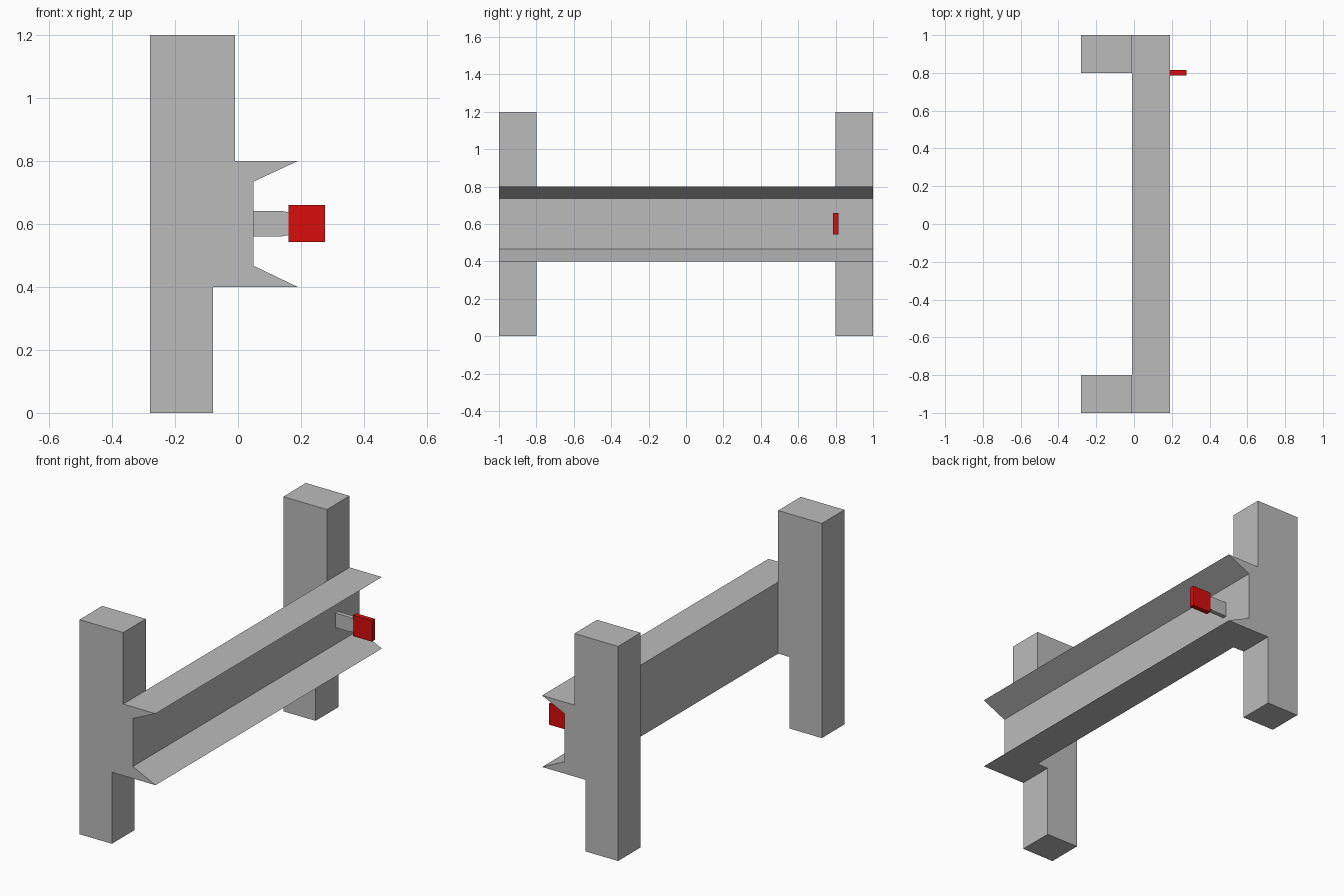
import bpy
import bmesh

if "Cube" in bpy.data.objects:
    bpy.data.objects.remove(bpy.data.objects["Cube"])


def material(name, rgb):
    m = bpy.data.materials.new(name)
    m.diffuse_color = (*rgb, 1.0)
    m.use_nodes = True
    m.node_tree.nodes["Principled BSDF"].inputs["Base Color"].default_value = m.diffuse_color
    return m


grey = material("galvanised grey", (0.5, 0.5, 0.5))
red = material("reflector red", (0.68, 0.004, 0.004))


def extrude_profile(name, profile, y0, y1, mat):
    """Extrude an (x, z) outline along y into a closed solid."""
    bm = bmesh.new()
    face = bm.faces.new([bm.verts.new((x, y0, z)) for x, z in profile])
    new = bmesh.ops.extrude_face_region(bm, geom=[face], use_keep_orig=True)["geom"]
    verts = [g for g in new if isinstance(g, bmesh.types.BMVert)]
    bmesh.ops.translate(bm, verts=verts, vec=(0, y1 - y0, 0))
    bmesh.ops.recalc_face_normals(bm, faces=bm.faces[:])
    mesh = bpy.data.meshes.new(name)
    bm.to_mesh(mesh)
    bm.free()
    mesh.materials.append(mat)
    obj = bpy.data.objects.new(name, mesh)
    bpy.context.collection.objects.link(obj)
    return obj


# Rail: flat back, top and bottom flanges flaring to sharp edges
rail = [(-0.01, 0.40), (0.19, 0.40), (0.05, 0.467), (0.05, 0.735),
        (0.19, 0.80), (-0.01, 0.80)]
extrude_profile("rail", rail, -1.0, 1.0, grey)

# Posts: slimmer below the rail, flush with its back above
post = [(-0.28, 0.0), (-0.08, 0.0), (-0.08, 0.40), (-0.01, 0.40),
        (-0.01, 0.80), (-0.01, 1.20), (-0.28, 1.20)]
extrude_profile("front_post", post, -1.0, -0.8, grey)
extrude_profile("back_post", post, 0.8, 1.0, grey)

# Reflector bracket with slightly tapered tip
bracket = [(0.05, 0.56), (0.135, 0.56), (0.162, 0.565),
           (0.162, 0.637), (0.135, 0.642), (0.05, 0.642)]
extrude_profile("reflector_bracket", bracket, 0.789, 0.813, grey)

# Red reflector plate
plate = [(0.161, 0.543), (0.277, 0.543), (0.277, 0.66), (0.161, 0.66)]
extrude_profile("reflector", plate, 0.787, 0.815, red)
